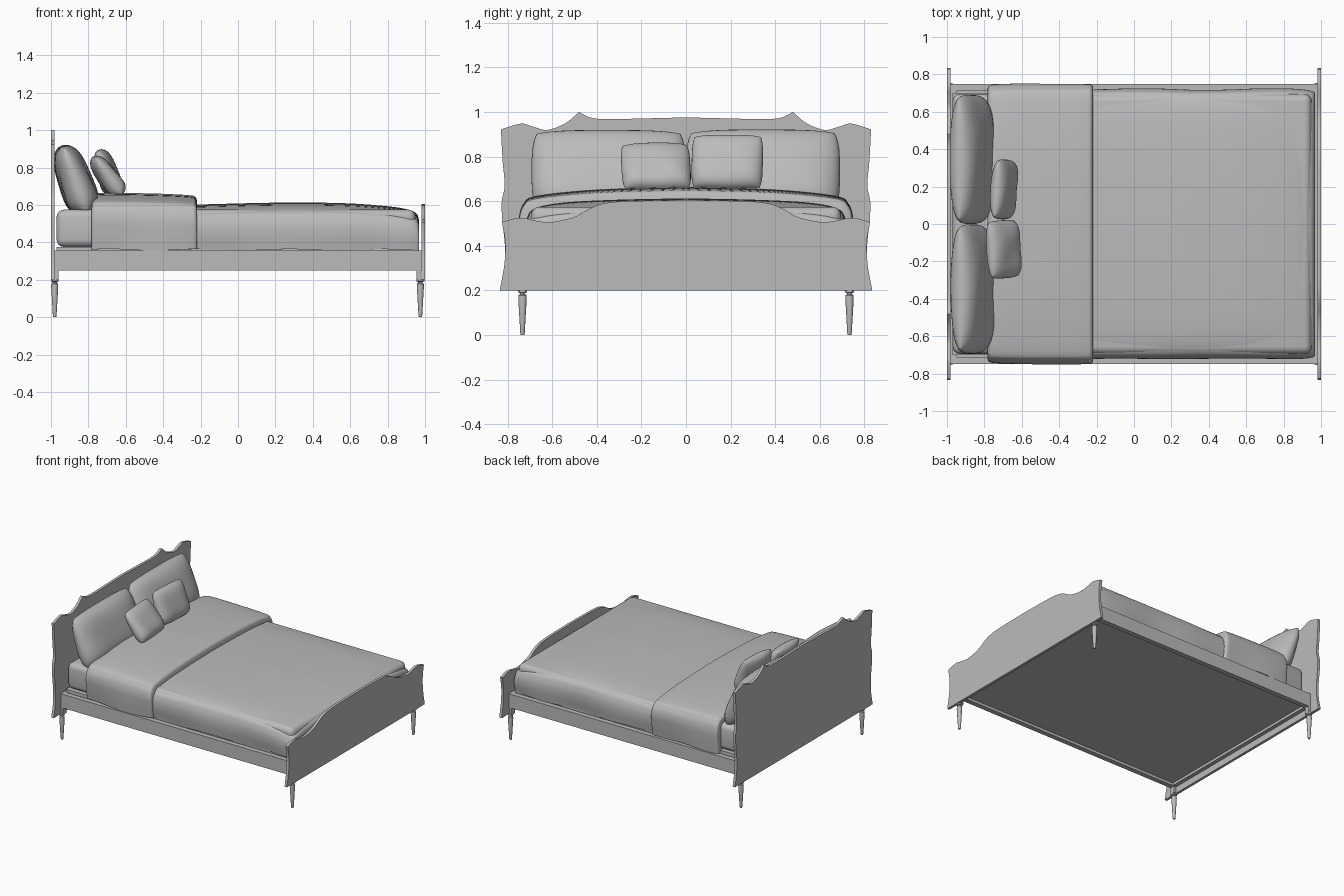
import bpy, bmesh, math
from mathutils import Matrix, Vector

cube = bpy.data.objects.get("Cube")
if cube:
    bpy.data.objects.remove(cube, do_unlink=True)

grey = bpy.data.materials.new("plain grey")
grey.use_nodes = True
COLOUR = (0.5, 0.5, 0.5, 1)
grey.diffuse_color = COLOUR
grey.node_tree.nodes["Principled BSDF"].inputs["Base Color"].default_value = COLOUR


def finish(bm, name, smooth=None):
    bmesh.ops.recalc_face_normals(bm, faces=bm.faces)
    mesh = bpy.data.meshes.new(name)
    bm.to_mesh(mesh)
    bm.free()
    mesh.materials.append(grey)
    obj = bpy.data.objects.new(name, mesh)
    bpy.context.collection.objects.link(obj)
    if smooth:
        bpy.ops.object.select_all(action='DESELECT')
        obj.select_set(True)
        bpy.context.view_layer.objects.active = obj
        bpy.ops.object.shade_smooth_by_angle(angle=math.radians(smooth))
    return obj


def box(name, lo, hi, bevel=0.0):
    bm = bmesh.new()
    bmesh.ops.create_cube(bm, size=1)
    for v in bm.verts:
        v.co = [(a + b) / 2 + c * (b - a) for a, b, c in zip(lo, hi, v.co)]
    if bevel:
        bmesh.ops.bevel(bm, geom=bm.edges[:], offset=bevel, segments=4,
                        profile=0.5, affect='EDGES')
    return finish(bm, name, 40 if bevel else None)


def spline(points, steps=5):
    """Smooth curve through the points."""
    p = [Vector(q) for q in points]
    p = [2 * p[0] - p[1]] + p + [2 * p[-1] - p[-2]]
    out = []
    for a, b, c, d in zip(p, p[1:], p[2:], p[3:]):
        for i in range(steps):
            t = i / steps
            out.append(0.5 * (2 * b + (c - a) * t + (2 * a - 5 * b + 4 * c - d) * t * t
                              + (3 * b - a - 3 * c + d) * t ** 3))
    return out + [p[-2]]


def board(name, x0, x1, runs):
    """Shaped panel: the half outline in (y, z) is mirrored and extruded."""
    half = []
    for run in runs:
        half += spline(run)[1 if half else 0:]
    outline = [(y, z) for y, z in half] + [(-y, z) for y, z in reversed(half[1:])]
    bm = bmesh.new()
    face = bm.faces.new([bm.verts.new((x0, y, z)) for y, z in outline])
    ext = bmesh.ops.extrude_face_region(bm, geom=[face])
    for v in ext["geom"]:
        if isinstance(v, bmesh.types.BMVert):
            v.co.x = x1
    return finish(bm, name, 30)


def drape(name, section, stations, base, waves):
    """Bedding lofted along x; each station is (x, width factor, height factor)."""
    half = spline(section, 5)
    bm = bmesh.new()
    rings = []
    for x, w, h in spline(stations, 7):
        ring = []
        for side in (1, -1):
            pts = half if side == 1 else half[-2::-1]
            for y, z in pts:
                low = max(0, 1 - (z - base) / 0.2)
                ripple = waves * math.sin(9 * x + side) * low
                lift = waves * 0.6 * math.sin(13 * x + 2 * side)
                ring.append(bm.verts.new((x, side * (y * w + ripple),
                                          base + (z - base) * h + lift * low)))
        rings.append(ring)
    n = len(rings[0])
    for a, b in zip(rings, rings[1:]):
        for i in range(n):
            j = (i + 1) % n
            bm.faces.new((a[i], a[j], b[j], b[i]))
    bm.faces.new(rings[0])
    bm.faces.new(rings[-1])
    return finish(bm, name, 60)


def pillow(name, centre, width, height, thick, lean, turn=0, roll=0):
    """Two puffed sheets welded along the rim."""
    n = 20
    bm = bmesh.new()
    place = (Matrix.Translation(centre) @ Matrix.Rotation(math.radians(turn), 4, 'Z')
             @ Matrix.Rotation(math.radians(-lean), 4, 'Y')
             @ Matrix.Rotation(math.radians(roll), 4, 'X'))
    for side in (1, -1):
        new = bmesh.ops.create_grid(bm, x_segments=n, y_segments=n, size=1)["verts"]
        for v in new:
            u, w = (math.sin(c * math.pi / 2) for c in v.co.xy)
            puff = (max(0, 1 - u ** 4) * max(0, 1 - w ** 4)) ** 0.5
            puff *= 1 + 0.06 * math.sin(4 * u + 2 * w)
            sag = 1.1 - 0.18 * w
            v.co = place @ Vector((side * thick / 2 * puff * sag,
                                   u * width / 2 * (1 - 0.07 * w ** 4),
                                   w * height / 2 * (1 - 0.07 * u ** 4)))
    bmesh.ops.remove_doubles(bm, verts=bm.verts, dist=0.0005)
    return finish(bm, name, 70)


# Shaped end panels
board("headboard", -1.0, -0.98, [
    [(0, 0.976), (0.2, 0.971), (0.36, 0.968), (0.43, 0.976), (0.48, 1.0)],
    [(0.48, 1.0), (0.54, 0.95), (0.62, 0.92), (0.68, 0.932), (0.74, 0.948), (0.83, 0.922)],
    [(0.83, 0.922), (0.822, 0.78), (0.813, 0.67), (0.826, 0.6), (0.825, 0.52)],
    [(0.825, 0.52), (0.812, 0.4), (0.815, 0.3), (0.835, 0.2)],
])
board("footboard", 0.98, 1.0, [
    [(0, 0.605), (0.2, 0.602), (0.34, 0.595), (0.42, 0.573), (0.5, 0.53),
     (0.6, 0.507), (0.67, 0.512), (0.745, 0.526), (0.825, 0.507)],
    [(0.825, 0.507), (0.811, 0.42), (0.814, 0.32), (0.835, 0.2)],
])

# Frame and base
for side, label in ((1, "left"), (-1, "right")):
    ys = sorted((side * 0.71, side * 0.748))
    box(label + "_side_rail", (-0.98, ys[0], 0.25), (0.98, ys[1], 0.355))
    for x, end in ((-0.98, "head"), (0.975, "foot")):
        # Turned leg with a post block above it
        bm = bmesh.new()
        profile = [(0.008, 0), (0.010, 0.01), (0.019, 0.165), (0.018, 0.178),
                   (0.012, 0.183), (0.012, 0.188), (0.021, 0.192), (0.021, 0.205)]
        rings = [[bm.verts.new((x + r * math.cos(a * math.pi / 8),
                                side * 0.733 + r * math.sin(a * math.pi / 8), z))
                  for a in range(16)] for r, z in profile]
        for a, b in zip(rings, rings[1:]):
            for i in range(16):
                j = (i + 1) % 16
                bm.faces.new((a[i], a[j], b[j], b[i]))
        bm.faces.new(rings[0])
        bm.faces.new(rings[-1])
        finish(bm, f"{end}_{label}_leg", 35)
        inner = x - math.copysign(0.02, x)
        xs = sorted((inner, x))
        box(f"{end}_{label}_post", (xs[0], ys[0], 0.2), (xs[1], ys[1], 0.355))
for x, end in ((-0.965, "head"), (0.965, "foot")):
    box(end + "_rail", (x - 0.015, -0.71, 0.25), (x + 0.015, 0.71, 0.355))
box("bed_base", (-0.95, -0.71, 0.27), (0.95, 0.71, 0.345))
box("mattress_support", (-0.97, -0.7, 0.345), (0.96, 0.7, 0.375))

# Mattress and bedding
box("mattress", (-0.97, -0.695, 0.375), (0.95, 0.695, 0.575), 0.04)
drape("duvet",
      [(0.71, 0.36), (0.722, 0.45), (0.715, 0.52), (0.68, 0.568), (0.55, 0.594),
       (0.3, 0.607), (0, 0.613)],
      [(-0.4, 1, 0.96), (-0.2, 1, 0.96), (0.1, 1, 0.99), (0.35, 0.995, 1), (0.6, 1, 0.98),
       (0.8, 1, 0.92), (0.9, 0.995, 0.86), (0.95, 0.985, 0.78), (0.966, 0.975, 0.66),
       (0.968, 0.97, 0.5)], 0.36, 0.006)
drape("folded_blanket",
      [(0.735, 0.36), (0.745, 0.45), (0.748, 0.53), (0.728, 0.59), (0.67, 0.624),
       (0.4, 0.652), (0, 0.664)],
      [(-0.782, 0.97, 0.9), (-0.775, 0.985, 0.96), (-0.74, 0.995, 1), (-0.6, 1, 1),
       (-0.4, 1, 0.985), (-0.26, 1, 0.96), (-0.228, 0.995, 0.93), (-0.218, 0.98, 0.85)],
      0.36, 0.007)

# Sleeping pillows and scatter cushions
pillow("left_pillow", (-0.875, 0.345, 0.735), 0.69, 0.39, 0.155, 20)
pillow("right_pillow", (-0.87, -0.347, 0.735), 0.69, 0.385, 0.155, 20)
pillow("left_cushion", (-0.7, 0.185, 0.775), 0.32, 0.255, 0.095, 18, -4)
pillow("right_cushion", (-0.7, -0.135, 0.755), 0.31, 0.25, 0.095, 36, 3, 1)
